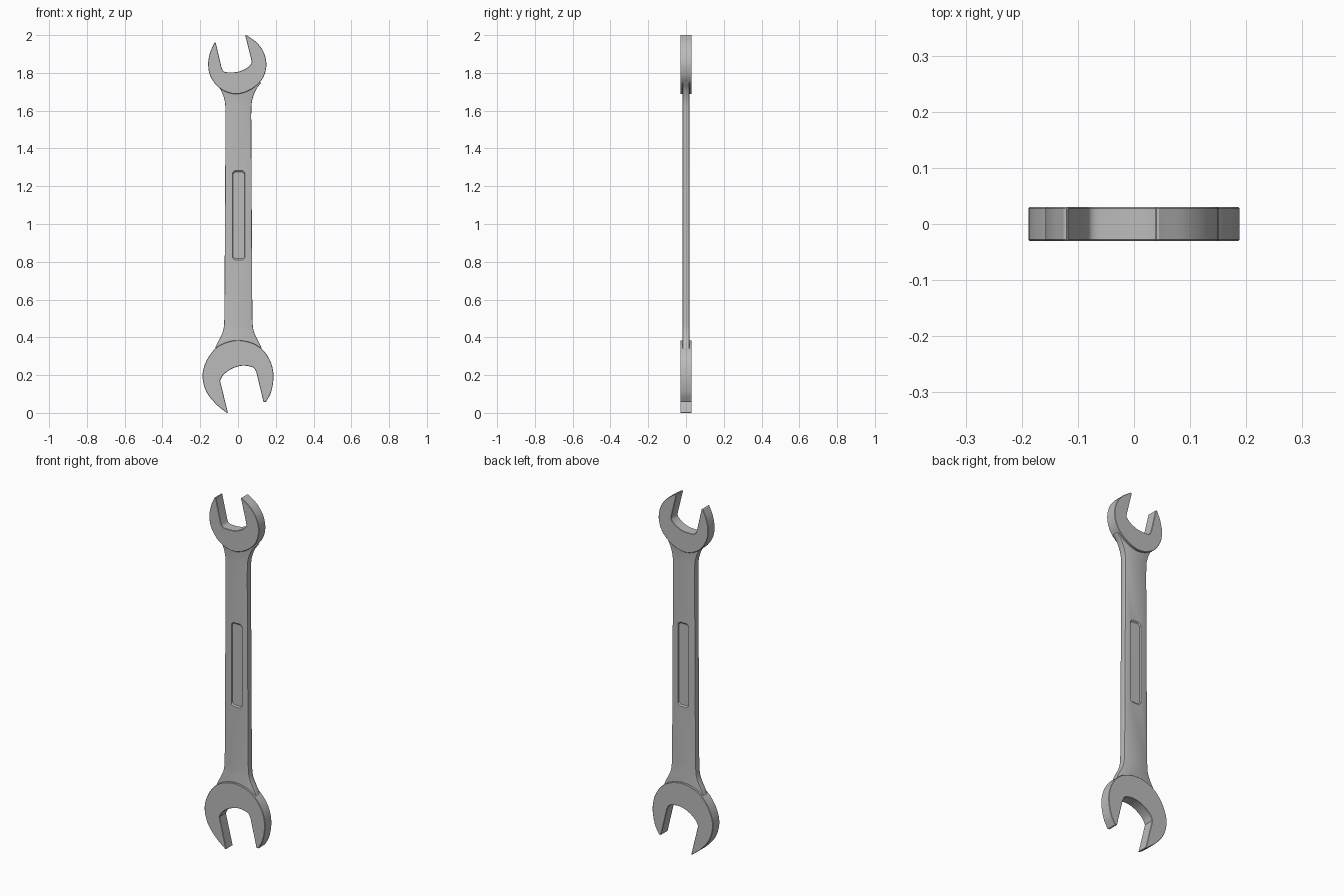
import bpy, bmesh
from mathutils import Vector

if "Cube" in bpy.data.objects:
    bpy.data.objects.remove(bpy.data.objects["Cube"])

steel = bpy.data.materials.new("steel_grey")
steel.use_nodes = True
colour = (0.5, 0.5, 0.5, 1)
steel.diffuse_color = colour
steel.node_tree.nodes["Principled BSDF"].inputs["Base Color"].default_value = colour


def smooth_run(points, steps=6):
    """Catmull-Rom curve through the points."""
    pts = [Vector(p) for p in points]
    ext = [2 * pts[0] - pts[1]] + pts + [2 * pts[-1] - pts[-2]]
    out = []
    for a, b, c, d in zip(ext, ext[1:], ext[2:], ext[3:]):
        for i in range(steps):
            t = i / steps
            out.append(0.5 * (2 * b + (c - a) * t + (2 * a - 5 * b + 4 * c - d) * t ** 2
                              + (3 * b - a - 3 * c + d) * t ** 3))
    return out + [pts[-1]]


def loft(name, front, back, y_front, y_back):
    """Solid between two matching outlines in the XZ plane."""
    bm = bmesh.new()
    f = [bm.verts.new((p[0], y_front, p[1])) for p in front]
    b = [bm.verts.new((p[0], y_back, p[1])) for p in back]
    bm.faces.new(f)
    bm.faces.new(b[::-1])
    n = len(f)
    for i in range(n):
        j = (i + 1) % n
        bm.faces.new((f[j], f[i], b[i], b[j]))
    bmesh.ops.recalc_face_normals(bm, faces=bm.faces)
    mesh = bpy.data.meshes.new(name)
    bm.to_mesh(mesh)
    bm.free()
    obj = bpy.data.objects.new(name, mesh)
    bpy.context.collection.objects.link(obj)
    mesh.materials.append(steel)
    return obj


def finish(obj, bevel, segments=1):
    """Eased rim and smooth shading."""
    mod = obj.modifiers.new("rim", "BEVEL")
    mod.width, mod.segments, mod.limit_method = bevel, segments, "ANGLE"
    mod.angle_limit = 0.8
    for o in bpy.context.selected_objects:
        o.select_set(False)
    bpy.context.view_layer.objects.active = obj
    obj.select_set(True)
    bpy.ops.object.modifier_apply(modifier=mod.name)
    bpy.ops.object.shade_smooth_by_angle(angle=0.5)


# Open jaws: outer curve from tip to tip, then the notch
upper_outer = [(-.125, 1.96), (-.148, 1.907), (-.158, 1.845), (-.145, 1.78), (-.095, 1.717),
               (-.015, 1.688), (.065, 1.71), (.127, 1.765), (.15, 1.835), (.138, 1.905),
               (.1, 1.96), (.045, 2)]
upper_notch = [(.07, 1.87), (.07, 1.85), (.045, 1.825), (0, 1.806), (-.05, 1.803),
               (-.076, 1.808), (-.087, 1.828)]
lower_outer = [(-.06, 0), (-.12, .05), (-.17, .117), (-.188, .2), (-.165, .28), (-.115, .345),
               (-.053, .376), (.01, .384), (.08, .368), (.135, .33), (.175, .265), (.188, .19),
               (.175, .11), (.148, .058)]
lower_notch = [(.097, .215), (.08, .24), (.027, .25), (-.03, .235), (-.075, .203), (-.095, .17)]
for name, outer, tips, notch in (
        ("upper_jaw", upper_outer, ((.038, 2), (-.118, 1.96)), upper_notch),
        ("lower_jaw", lower_outer, ((.135, .058), (-.053, 0)), lower_notch)):
    outline = smooth_run(outer) + [Vector(tips[0])] + smooth_run(notch) + [Vector(tips[1])]
    finish(loft(name, outline, outline, -.03, .03), .002)

# Handle flaring into both jaws
right = smooth_run([(.13, .3), (.122, .35), (.084, .43), (.076, .5)])
right += smooth_run([(.07, 1.58), (.074, 1.65), (.095, 1.71), (.125, 1.75)])
left = [Vector((-p.x + .004, p.y)) for p in reversed(right)]
handle = loft("handle", right + left, right + left, -.018, .018)


def panel(half, z_low, z_high, corner):
    """Rectangle with clipped corners."""
    mid = .004
    return [(mid + sx * (half - dx), z + s * dz)
            for sx, z, s, dx, dz in (
                (-1, z_low, 1, 0, corner), (-1, z_low, 1, corner, 0),
                (1, z_low, 1, corner, 0), (1, z_low, 1, 0, corner),
                (1, z_high, -1, 0, corner), (1, z_high, -1, corner, 0),
                (-1, z_high, -1, corner, 0), (-1, z_high, -1, 0, corner))]


# Sunken grip panel on both faces
finish(handle, .006, 2)
for side in (-1, 1):
    cutter = loft("panel_cutter", panel(.035, .805, 1.287, .012), panel(.031, .817, 1.275, .011),
                  side * .022, side * .012)
    cutter.hide_render = True
    cut = handle.modifiers.new("panel", "BOOLEAN")
    cut.operation, cut.solver, cut.object = "DIFFERENCE", "EXACT", cutter
    bpy.context.view_layer.objects.active = handle
    bpy.ops.object.modifier_apply(modifier=cut.name)
    bpy.data.objects.remove(cutter)
bpy.ops.object.shade_smooth_by_angle(angle=0.5)
